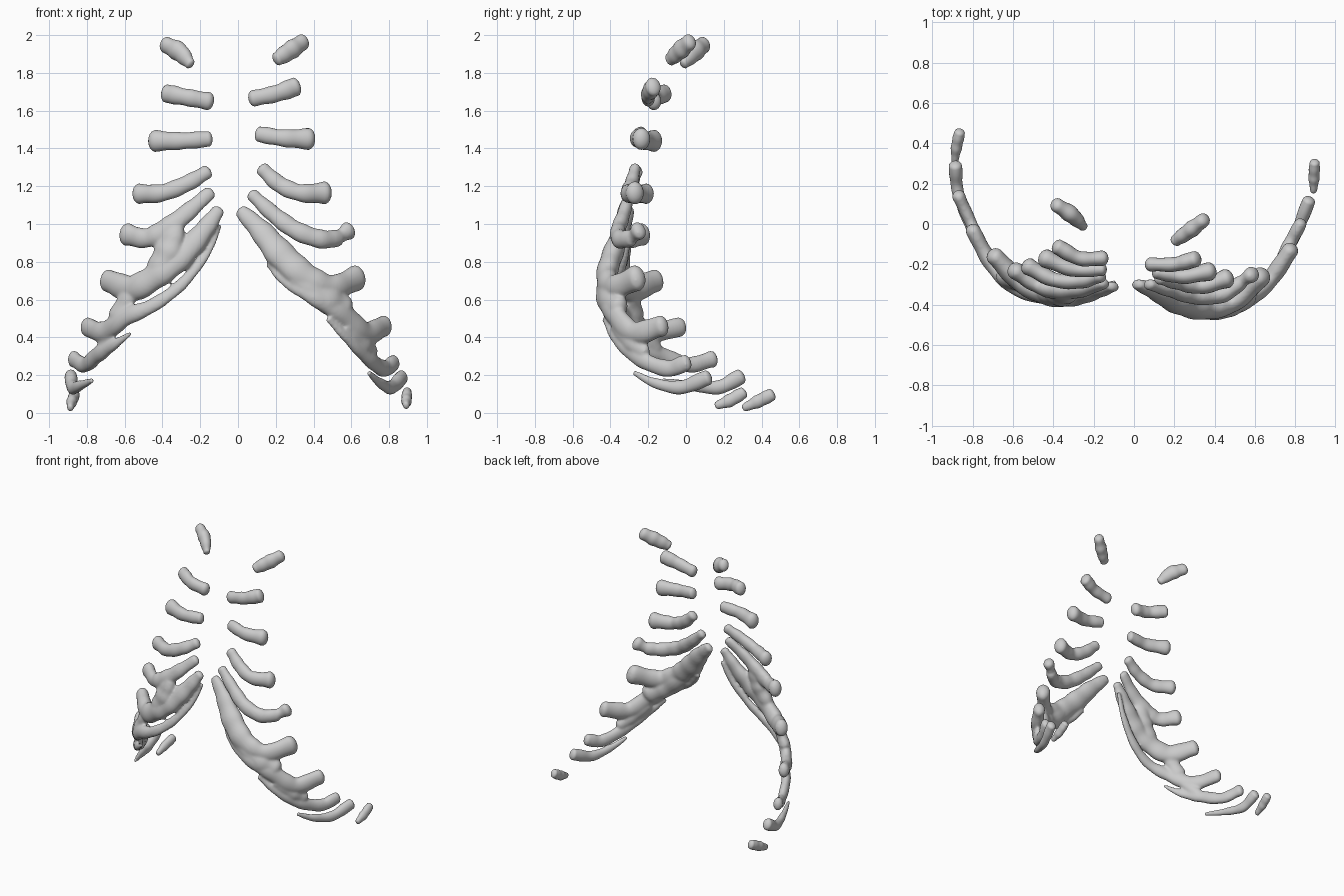
import bpy, bmesh, math
from mathutils import Vector

SIDES = 20


def spline(p, u):
    """Catmull-Rom through 4D points (x, y, z, radius)."""
    i = min(int(u), len(p) - 2)
    t = u - i
    b, c = p[i], p[i + 1]
    a = p[i - 1] if i > 0 else 2 * b - c
    d = p[i + 2] if i + 2 < len(p) else 2 * c - b
    return 0.5 * (2 * b + (c - a) * t + (2 * a - 5 * b + 4 * c - d) * t * t
                  + (3 * b - a - 3 * c + d) * t ** 3)


def add_tube(bm, pts, flat, seed):
    """Rounded, slightly lumpy bar whose flat face follows the chest wall."""
    p = [Vector(q) for q in pts]
    n = 9 * (len(p) - 1)
    rows = [spline(p, k * (len(p) - 1) / n) for k in range(n + 1)]
    cs = [r.to_3d() for r in rows]
    rs = [max(r[3], 0.008) for r in rows]
    ts = [(cs[min(k + 1, n)] - cs[max(k - 1, 0)]).normalized() for k in range(n + 1)]
    rings = []
    caps = [80, 60, 40, 20]
    for a in caps:
        a = math.radians(a)
        rings.append((cs[0] - ts[0] * rs[0] * 0.6 * math.sin(a), ts[0], rs[0] * math.cos(a)))
    for k in range(n + 1):
        wob = 1 + 0.04 * math.sin(k * 0.9 + seed * 2.1)
        rings.append((cs[k], ts[k], rs[k] * wob))
    for a in reversed(caps):
        a = math.radians(a)
        rings.append((cs[n] + ts[n] * rs[n] * 0.6 * math.sin(a), ts[n], rs[n] * math.cos(a)))
    loops = []
    for c, t, r in rings:
        out = Vector((c.x, c.y - 0.35, 0))
        out = (out - t * out.dot(t)).normalized()
        wide = t.cross(out)
        loops.append([bm.verts.new(c + wide * r * math.cos(w) + out * r * flat * math.sin(w))
                      for w in (2 * math.pi * s / SIDES for s in range(SIDES))])
    for l0, l1 in zip(loops, loops[1:]):
        for s in range(SIDES):
            e = (s + 1) % SIDES
            bm.faces.new((l0[s], l0[e], l1[e], l1[s]))
    bm.faces.new(loops[0][::-1])
    bm.faces.new(loops[-1])


def cartilage(name, *paths, flat=0.8):
    bm = bmesh.new()
    for k, pts in enumerate(paths):
        add_tube(bm, pts, flat, k + len(name) + pts[0][2] * 7)
    bmesh.ops.recalc_face_normals(bm, faces=bm.faces)
    me = bpy.data.meshes.new(name)
    bm.to_mesh(me)
    bm.free()
    ob = bpy.data.objects.new(name, me)
    bpy.context.collection.objects.link(ob)
    for f in me.polygons:
        f.use_smooth = True
    if len(paths) > 1:  # fuse overlapping bars into one body
        m = ob.modifiers.new("fuse", 'REMESH')
        m.mode = 'VOXEL'
        m.voxel_size = 0.009
        m.use_smooth_shade = True
        s = ob.modifiers.new("soften", 'SMOOTH')
        s.factor = 0.5
        s.iterations = 5
    return ob


# upper free cartilages, +x side
cartilage("upper_cartilage_1_a", [(.21, -.08, 1.875, .038), (.28, -.03, 1.92, .05), (.345, .02, 1.965, .042)])
cartilage("upper_cartilage_2_a", [(.08, -.2, 1.665, .042), (.2, -.2, 1.69, .045), (.30, -.175, 1.725, .052)])
cartilage("upper_cartilage_3_a", [(.115, -.24, 1.475, .042), (.24, -.26, 1.455, .045), (.375, -.235, 1.45, .056)])
cartilage("upper_cartilage_4_a", [(.13, -.27, 1.29, .036), (.22, -.29, 1.21, .045),
                                  (.33, -.31, 1.165, .046), (.46, -.27, 1.165, .058)])
cartilage("middle_cartilage_5_a",
          [(.075, -.3, 1.155, .034), (.19, -.33, 1.05, .045), (.31, -.36, .965, .05),
           (.44, -.35, .92, .05), (.53, -.29, .925, .045)],
          [(.54, -.28, .935, .035), (.585, -.25, .965, .05)])

# upper free cartilages, -x side
cartilage("upper_cartilage_1_b", [(-.255, -.01, 1.85, .03), (-.31, .045, 1.91, .052), (-.385, .095, 1.95, .042)])
cartilage("upper_cartilage_2_b", [(-.155, -.17, 1.65, .046), (-.27, -.17, 1.67, .045), (-.375, -.115, 1.69, .05)])
cartilage("upper_cartilage_3_b", [(-.16, -.225, 1.45, .042), (-.3, -.225, 1.44, .045), (-.44, -.17, 1.44, .056)])
cartilage("upper_cartilage_4_b", [(-.165, -.26, 1.275, .036), (-.27, -.285, 1.215, .044),
                                  (-.4, -.275, 1.165, .046), (-.525, -.21, 1.16, .052)])

# fused lower arch, +x side
cartilage("costal_arch_a",
          [(.02, -.3, 1.065, .038), (.12, -.34, .965, .06), (.23, -.39, .835, .078),
           (.36, -.42, .72, .075), (.5, -.385, .665, .065), (.63, -.26, .715, .068)],
          [(.17, -.38, .79, .025), (.25, -.42, .70, .03), (.4, -.44, .62, .05),
           (.55, -.38, .53, .06), (.67, -.28, .425, .06), (.775, -.13, .46, .058)],
          [(.32, -.42, .72, .07), (.46, -.41, .61, .075), (.56, -.36, .55, .07)],
          [(.48, -.43, .495, .018), (.59, -.365, .385, .03), (.69, -.25, .29, .042),
           (.77, -.1, .235, .045), (.825, .0, .265, .045)],
          [(.58, -.36, .46, .05), (.66, -.29, .37, .05), (.71, -.22, .32, .04)], flat=.72)
cartilage("lower_cartilage_9_a", [(.695, -.27, .21, .012), (.75, -.17, .16, .025),
                                  (.81, -.03, .135, .036), (.865, .11, .185, .042)])
cartilage("tip_cartilage_10_a", [(.89, .165, .04, .02), (.892, .23, .065, .034), (.895, .3, .105, .032)])

# fused lower arch, -x side
cartilage("costal_arch_b",
          [(-.15, -.295, 1.165, .036), (-.27, -.33, 1.06, .048), (-.39, -.33, .965, .06),
           (-.49, -.3, .925, .052), (-.59, -.23, .945, .06)],
          [(-.34, -.34, .97, .06), (-.37, -.35, .86, .075), (-.43, -.35, .75, .065)],
          [(-.105, -.31, 1.07, .036), (-.19, -.33, .955, .055), (-.3, -.355, .83, .068),
           (-.42, -.355, .735, .07), (-.56, -.29, .66, .07), (-.69, -.16, .70, .062)],
          [(-.1, -.29, .99, .016), (-.17, -.32, .84, .024), (-.3, -.36, .68, .032),
           (-.45, -.37, .57, .038), (-.6, -.31, .505, .05), (-.71, -.19, .43, .055), (-.8, -.03, .455, .05)],
          [(-.58, -.29, .62, .05), (-.64, -.27, .51, .055)],
          [(-.57, -.34, .42, .012), (-.66, -.26, .36, .03), (-.74, -.14, .31, .045),
           (-.81, .01, .255, .042), (-.87, .14, .285, .045)],
          [(-.66, -.25, .45, .04), (-.72, -.16, .34, .04)], flat=.72)
cartilage("lower_cartilage_9_b", [(-.775, -.12, .17, .012), (-.835, .03, .145, .026),
                                  (-.875, .17, .135, .036), (-.885, .285, .19, .042)])
cartilage("tip_cartilage_10_b", [(-.888, .31, .028, .02), (-.88, .38, .06, .034), (-.865, .45, .095, .034)])
